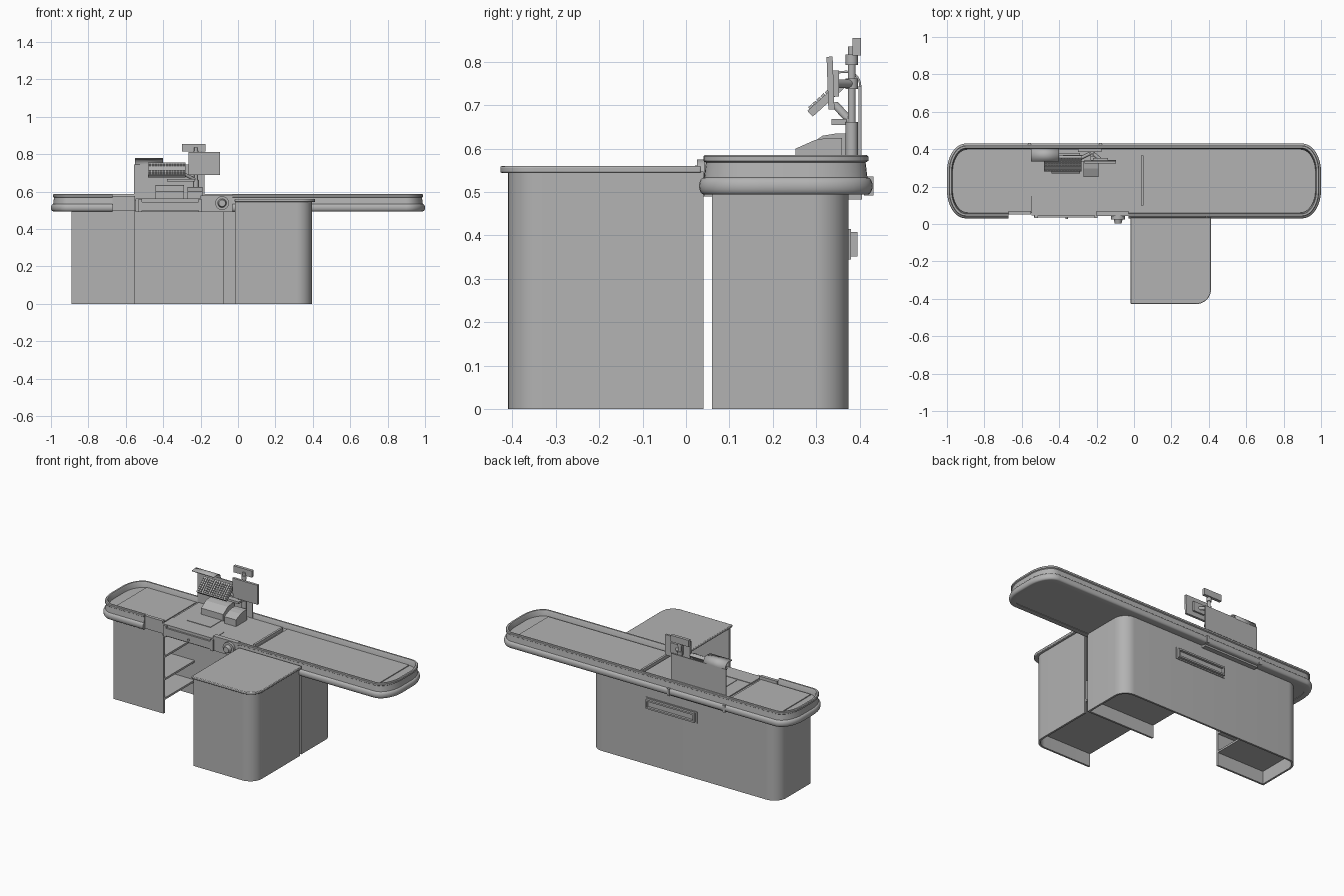
import bpy, bmesh, math
from mathutils import Vector, Euler

if "Cube" in bpy.data.objects:
    bpy.data.objects.remove(bpy.data.objects["Cube"], do_unlink=True)

grey = bpy.data.materials.new("plain_grey")
grey.use_nodes = True
GREY = (0.45, 0.45, 0.45, 1)
grey.diffuse_color = GREY
grey.node_tree.nodes["Principled BSDF"].inputs["Base Color"].default_value = GREY


def finish(bm, name, smooth=False):
    bmesh.ops.recalc_face_normals(bm, faces=bm.faces)
    mesh = bpy.data.meshes.new(name)
    bm.to_mesh(mesh)
    bm.free()
    mesh.materials.append(grey)
    ob = bpy.data.objects.new(name, mesh)
    bpy.context.collection.objects.link(ob)
    if smooth:
        bpy.ops.object.select_all(action="DESELECT")
        ob.select_set(True)
        bpy.context.view_layer.objects.active = ob
        bpy.ops.object.shade_smooth_by_angle(angle=math.radians(35))
    return ob


def block(name, x, y, z, tilt=0):
    """Box from three (low, high) ranges, tilted about x in degrees."""
    bm = bmesh.new()
    bmesh.ops.create_cube(bm, size=1)
    bmesh.ops.scale(bm, verts=bm.verts, vec=(x[1] - x[0], y[1] - y[0], z[1] - z[0]))
    ob = finish(bm, name)
    ob.location = (sum(x) / 2, sum(y) / 2, sum(z) / 2)
    ob.rotation_euler.x = math.radians(tilt)
    return ob


def rod(name, a, b, r, r2=None, sides=20):
    """Cylinder or cone between two points."""
    a, b = Vector(a), Vector(b)
    bm = bmesh.new()
    bmesh.ops.create_cone(bm, cap_ends=True, segments=sides, radius1=r,
                          radius2=r if r2 is None else r2, depth=(b - a).length)
    ob = finish(bm, name, True)
    ob.location = (a + b) / 2
    ob.rotation_mode = "QUATERNION"
    ob.rotation_quaternion = (b - a).to_track_quat("Z", "Y")
    return ob


def rounded(corners, closed=False, steps=10):
    """Plan path from corners (x, y, radius in, radius out)."""
    pts, n = [], len(corners)
    for i, (x, y, a, b) in enumerate(corners):
        c = Vector((x, y))
        if a == 0 or (not closed and i in (0, n - 1)):
            pts.append(c)
            continue
        din = (c - Vector(corners[i - 1][:2])).normalized() * a
        dout = (Vector(corners[(i + 1) % n][:2]) - c).normalized() * b
        for k in range(steps + 1):
            t = math.pi / 2 * k / steps
            pts.append(c - din + dout - dout * math.cos(t) + din * math.sin(t))
    return pts


def sweep(name, path, profile):
    """Closed profile of (inward offset, z) swept along an open plan path."""
    bm, rings = bmesh.new(), []
    for i, p in enumerate(path):
        d1 = (p - path[max(i - 1, 0)]).normalized()
        d2 = (path[min(i + 1, len(path) - 1)] - p).normalized()
        d1, d2 = (d1 if i else d2), (d2 if i < len(path) - 1 else d1)
        t = (d1 + d2).normalized()
        nrm = Vector((-t.y, t.x)) / max(t.dot(d1), 0.5)
        rings.append([bm.verts.new((*(p + nrm * o), z)) for o, z in profile])
    n = len(profile)
    for r, s in zip(rings, rings[1:]):
        for k in range(n):
            bm.faces.new((r[k], s[k], s[(k + 1) % n], r[(k + 1) % n]))
    bm.faces.new(rings[0])
    bm.faces.new(rings[-1])
    return finish(bm, name, True)


def slab(name, path, z0, z1):
    bm = bmesh.new()
    face = bm.faces.new([bm.verts.new((*p, z0)) for p in path])
    top = bmesh.ops.extrude_face_region(bm, geom=[face])["geom"]
    bmesh.ops.translate(bm, vec=(0, 0, z1 - z0),
                        verts=[v for v in top if isinstance(v, bmesh.types.BMVert)])
    return finish(bm, name, True)


def wall(z0, z1, t=0.012):
    return [(0, z0), (0, z1), (t, z1), (t, z0)]


# Counter rim with rounded bumper, open where the cashier sits
rim = rounded([(-0.03, 0.03, 0, 0), (1, 0.03, 0.1, 0.15), (1, 0.43, 0.15, 0.1),
               (-1, 0.43, 0.1, 0.15), (-1, 0.03, 0.15, 0.1), (-0.67, 0.03, 0, 0)])
bumper = [(0.012 - 0.012 * math.sin(t), 0.514 - 0.02 * math.cos(t))
          for t in [math.pi * k / 8 for k in range(9)]]
sweep("counter_rim", rim, [(0.04, 0.494)] + bumper +
      [(0.016, 0.568), (0.010, 0.572), (0.010, 0.582), (0.014, 0.586),
       (0.024, 0.586), (0.028, 0.58), (0.03, 0.54)])

# Counter deck, belts and divider
deck = rounded([(0.97, 0.06, 0.08, 0.12), (0.97, 0.4, 0.12, 0.08),
                (-0.97, 0.4, 0.08, 0.12), (-0.97, 0.06, 0.12, 0.08)], True)
slab("counter_deck", deck, 0.498, 0.552)
block("long_belt", (0.06, 0.89), (0.07, 0.395), (0.55, 0.557))
block("short_belt", (-0.9, -0.56), (0.07, 0.395), (0.55, 0.557))
block("middle_plate", (-0.545, 0.03), (0.06, 0.395), (0.55, 0.559))
block("scanner_plate", (-0.46, -0.3), (0.16, 0.27), (0.555, 0.562))
block("belt_divider", (0.037, 0.05), (0.1, 0.365), (0.55, 0.572))

# Cashier side panels, drawer and knob
block("left_front_panel", (-0.67, -0.55), (0.05, 0.07), (0.497, 0.575))
block("knob_panel", (-0.2, -0.03), (0.042, 0.07), (0.49, 0.58))
block("drawer_case", (-0.548, -0.2), (0.045, 0.15), (0.49, 0.562))
block("drawer_front", (-0.535, -0.212), (0.034, 0.05), (0.498, 0.545))
rod("drawer_lock", (-0.36, 0.026, 0.515), (-0.36, 0.04, 0.515), 0.007)
for x in (-0.52, -0.2):
    block("drawer_end", (x - 0.012, x + 0.006), (0.032, 0.06), (0.49, 0.56))
rod("knob_collar", (-0.085, 0.045, 0.538), (-0.085, 0.025, 0.538), 0.037)
rod("knob", (-0.085, 0.03, 0.538), (-0.085, 0.003, 0.538), 0.025, 0.018)

# Main cabinet shell, open towards the cashier
R = 0.08
sweep("cabinet_shell", rounded([(-0.08, 0.06, 0, 0), (0.39, 0.06, 0, 0),
                                (0.39, 0.375, R, R), (-0.89, 0.375, R, R),
                                (-0.89, 0.06, 0, 0), (-0.55, 0.06, 0, 0)]), wall(0, 0.5))
right_bay = rounded([(-0.08, 0.065, 0, 0), (0.382, 0.065, 0, 0),
                     (0.382, 0.367, R, R), (-0.08, 0.367, 0, 0)], True)
left_bay = rounded([(-0.55, 0.367, 0, 0), (-0.882, 0.367, R, R),
                    (-0.882, 0.065, 0, 0), (-0.55, 0.065, 0, 0)], True)
for z in (0.08, 0.2, 0.34):
    slab("left_shelf", left_bay, z, z + 0.012)
    slab("right_shelf", right_bay, z, z + 0.012)

# Side desk with a rounded outer corner
desk = [(-0.015, -0.41, 0, 0), (0.395, -0.41, R, R), (0.395, 0.04, 0, 0)]
sweep("desk_shell", rounded(desk), wall(0, 0.548))
slab("desk_floor", rounded(desk + [(-0.015, 0.04, 0, 0)], True), 0.08, 0.092)
top = rounded([(-0.018, -0.428, 0, 0), (0.412, -0.428, R, R),
               (0.412, 0.035, 0, 0), (-0.018, 0.035, 0, 0)], True)
bevel = slab("desk_top", top, 0.544, 0.56).modifiers.new("edge", "BEVEL")
bevel.width, bevel.segments = 0.004, 2

# Framed grip on the back wall
block("grip_plate", (-0.34, 0.01), (0.373, 0.38), (0.345, 0.415))
for z in (0.352, 0.398):
    block("grip_rail", (-0.33, 0.0), (0.378, 0.395), (z, z + 0.01))
for x in (-0.33, -0.008):
    block("grip_end", (x, x + 0.008), (0.378, 0.395), (0.352, 0.408))
block("rear_lip", (-0.56, -0.18), (0.375, 0.405), (0.483, 0.497))
for x in (-0.56, -0.18):
    block("rim_joint", (x - 0.008, x + 0.008), (0.41, 0.432), (0.492, 0.536))

# Screen wall behind the till with a forward curl on one side
block("screen_wall", (-0.555, -0.18), (0.398, 0.404), (0.54, 0.745))
curl = [Vector((0.404, 0.74))]
for k in range(9):
    t = math.pi / 2 * k / 8
    curl.append(Vector((0.369 + 0.035 * math.cos(t), 0.745 + 0.035 * math.sin(t))))
curl.append(Vector((0.335, 0.777)))
bm = bmesh.new()
cols = [[bm.verts.new((x, p.x, p.y)) for p in curl] for x in (-0.55, -0.4)]
for k in range(len(curl) - 1):
    bm.faces.new((cols[0][k], cols[0][k + 1], cols[1][k + 1], cols[1][k]))
hood = finish(bm, "curled_hood", True)
hood.modifiers.new("thickness", "SOLIDIFY").thickness = 0.005

# Receipt printer with a sloped front, and a small card unit
for name, x, y, h in (("printer", (-0.44, -0.29), (0.27, 0.38), 0.635),
                      ("card_unit", (-0.27, -0.19), (0.252, 0.36), 0.625)):
    bm = bmesh.new()
    side = [(y[0], 0.556), (y[0], 0.6), (y[0] + 0.045, h - 0.005),
            (y[0] + 0.075, h), (y[1], h), (y[1], 0.556)]
    rows = [[bm.verts.new((px, *p)) for p in side] for px in x]
    for k in range(len(side)):
        j = (k + 1) % len(side)
        bm.faces.new((rows[0][k], rows[0][j], rows[1][j], rows[1][k]))
    for r in rows:
        bm.faces.new(r)
    finish(bm, name)

# Pole with display head
PX, PY = -0.225, 0.382
rod("pole_base", (PX, PY, 0.555), (PX, PY, 0.655), 0.014)
rod("pole", (PX, PY, 0.58), (PX, PY, 0.835), 0.009)
for z in (0.65, 0.75, 0.805):
    rod("pole_clamp", (PX, PY, z - 0.012), (PX, PY, z + 0.012), 0.014)
block("customer_display", (-0.3, -0.175), (0.384, 0.403), (0.815, 0.855))

# Monitor on its arm
block("monitor", (-0.265, -0.095), (0.326, 0.34), (0.69, 0.812), 2)
block("monitor_back", (-0.22, -0.14), (0.338, 0.352), (0.72, 0.78))
rod("monitor_arm", (-0.18, 0.345, 0.75), (PX, PY, 0.75), 0.01)

# Keyboard, its keys and support
TILT = 42
block("keyboard", (-0.48, -0.28), (0.273, 0.373), (0.705, 0.723), TILT)
spot = Euler((math.radians(TILT), 0, 0)).to_matrix() @ Vector((-0.09, -0.038, 0.011))
key = block("keys", (0, 0.012), (0, 0.01), (0, 0.006), TILT)
key.location = Vector((-0.38, 0.323, 0.714)) + spot
for axis, count, gap in ((0, 13, 0.015), (1, 7, 0.0127)):
    arr = key.modifiers.new("repeat", "ARRAY")
    arr.count = count
    arr.use_relative_offset = False
    arr.use_constant_offset = True
    arr.constant_offset_displace = [gap if i == axis else 0 for i in range(3)]
rod("keyboard_arm", (-0.3, 0.345, 0.7), (PX, PY, 0.66), 0.009)
block("keyboard_bracket", (-0.38, -0.23), (0.335, 0.37), (0.655, 0.668))
